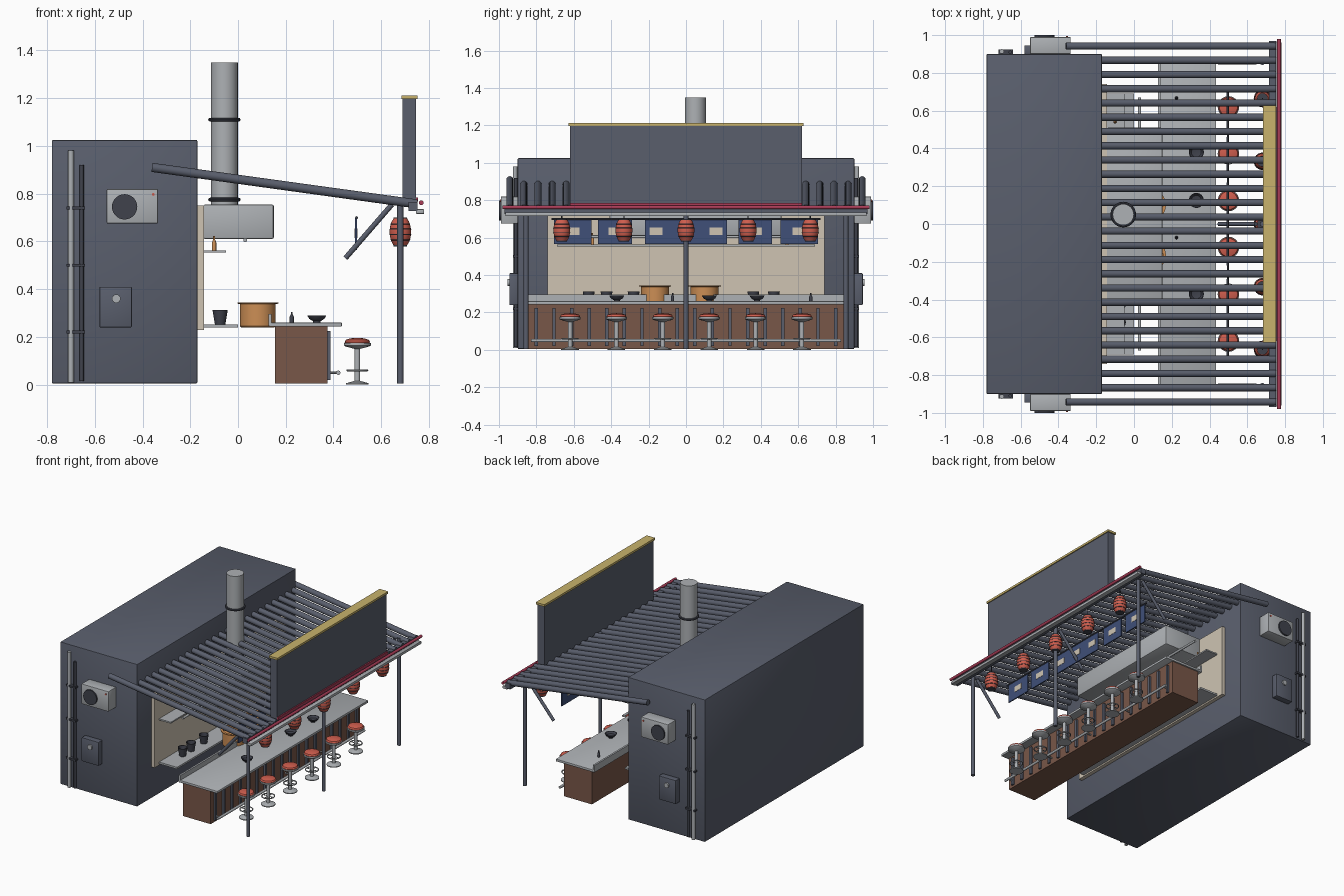
import bpy, bmesh, math
from mathutils import Vector, Matrix

if "Cube" in bpy.data.objects:
    bpy.data.objects.remove(bpy.data.objects["Cube"])


def material(name, *rgb):
    m = bpy.data.materials.new(name)
    m.use_nodes = True
    m.diffuse_color = (*rgb, 1)
    m.node_tree.nodes["Principled BSDF"].inputs["Base Color"].default_value = (*rgb, 1)
    return m


slate = material("slate", .10, .112, .15)
dark = material("charcoal", .05, .054, .072)
grey = material("light grey", .42, .44, .46)
cream = material("cream", .62, .55, .45)
brown = material("brown wood", .19, .095, .065)
red = material("lantern red", .62, .11, .075)
crimson = material("crimson", .40, .045, .095)
yellow = material("mustard", .58, .45, .15)
blue = material("banner blue", .05, .08, .19)
copper = material("copper", .60, .27, .09)
made = []


def finish(name, bm, mat):
    bmesh.ops.recalc_face_normals(bm, faces=bm.faces)
    me = bpy.data.meshes.new(name)
    bm.to_mesh(me)
    bm.free()
    me.materials.append(mat)
    ob = bpy.data.objects.new(name, me)
    bpy.context.collection.objects.link(ob)
    made.append(ob)
    return ob


def box(name, mat, x, y, z, bevel=0):
    """Box from (low, high) pairs on each axis."""
    bm = bmesh.new()
    size = [b - a for a, b in (x, y, z)]
    mid = [(a + b) / 2 for a, b in (x, y, z)]
    bmesh.ops.create_cube(bm, size=1, matrix=Matrix.Translation(mid) @ Matrix.Diagonal((*size, 1)))
    if bevel:
        bmesh.ops.bevel(bm, geom=bm.edges[:], offset=bevel, segments=2, profile=.5, affect='EDGES')
    return finish(name, bm, mat)


def tube(name, mat, a, b, r, sides=16):
    a, b = Vector(a), Vector(b)
    turn = (b - a).to_track_quat('Z', 'Y').to_matrix().to_4x4()
    bm = bmesh.new()
    bmesh.ops.create_cone(bm, cap_ends=True, segments=sides, radius1=r, radius2=r,
                          depth=(b - a).length, matrix=Matrix.Translation((a + b) / 2) @ turn)
    return finish(name, bm, mat)


def lathe(name, mat, at, profile, sides=24):
    """Spin (radius, height) points round a vertical axis."""
    bm = bmesh.new()
    vs = [bm.verts.new((r, 0, z)) for r, z in profile]
    es = [bm.edges.new(p) for p in zip(vs, vs[1:])]
    bmesh.ops.spin(bm, geom=vs + es, cent=(0, 0, 0), axis=(0, 0, 1),
                   angle=math.tau, steps=sides, use_duplicate=False)
    bmesh.ops.remove_doubles(bm, verts=bm.verts, dist=1e-5)
    bmesh.ops.translate(bm, verts=bm.verts, vec=at)
    return finish(name, bm, mat)


def ring(name, mat, at, R, r):
    pts = [(R + r * math.cos(i * math.tau / 8), r * math.sin(i * math.tau / 8)) for i in range(9)]
    return lathe(name, mat, at, pts)


# Main building and serving wall
box("building", slate, (-.78, -.17), (-.9, .9), (.005, 1.025), .005)
box("serving_wall", cream, (-.175, -.143), (-.74, .74), (.23, .75))
box("upper_shelf", grey, (-.145, -.05), (-.69, .69), (.553, .563))
box("lower_shelf", grey, (-.145, .0), (-.69, .69), (.24, .253))

# Service fittings on both end walls
for s, side in ((-1, "right"), (1, "left")):
    def span(a, b):
        return tuple(sorted((s * a, s * b)))
    box(side + "_air_unit", grey, (-.55, -.335), span(.9, .99), (.675, .82), .005)
    tube(side + "_air_fan", dark, (-.475, s * .98, .745), (-.475, s, .745), .053, 28)
    tube(side + "_air_lamp", red, (-.355, s * .985, .797), (-.355, s * .995, .797), .006)
    box(side + "_meter_box", slate, (-.58, -.445), span(.9, .945), (.24, .41), .004)
    tube(side + "_meter_knob", grey, (-.51, s * .94, .36), (-.51, s * .955, .36), .018)
    tube(side + "_drain_pipe", grey, (-.7, s * .914, .01), (-.7, s * .914, .98), .012)
    tube(side + "_cable_pipe", dark, (-.655, s * .91, .015), (-.655, s * .91, .92), .009)
    for z in (.22, .5, .74):
        box(side + "_pipe_bracket", dark, (-.718, -.64), span(.9, .925), (z - .006, z + .006))

# Extractor hood with chimney
box("hood", grey, (-.145, .15), (-.41, .51), (.61, .755), .008)
tube("chimney", grey, (-.057, .05, .75), (-.057, .05, 1.35), .056, 32)
for z in (.775, 1.11):
    ring("chimney_band", dark, (-.057, .05, z), .06, .008)
tube("utensil_rail", grey, (.03, -.67, .605), (.03, .67, .605), .008)

# Sloping roof of pipes, with eaves
for i in range(26):
    y = -.942 + i * 1.884 / 25
    tube("roof_pipe", slate, (-.36, y, .91), (.75, y, .757), .019)
box("eaves_beam", slate, (.715, .752), (-.97, .97), (.727, .765))
tube("eaves_light", crimson, (.768, -.98, .762), (.768, .98, .762), .010)
box("gutter", grey, (.745, .78), (-.965, .965), (.715, .735), .004)

# Sign board
box("sign_board", slate, (.69, .745), (-.62, .62), (.77, 1.2))
box("sign_cap", yellow, (.684, .752), (-.628, .628), (1.197, 1.212))
box("sign_light", crimson, (.74, .754), (-.62, .62), (.767, .785))

# Posts and braces
for y in (-.855, 0, .855):
    tube("post", slate, (.68, y, .005), (.68, y, .775), .013)
    tube("brace", slate, (.645, y, .755), (.45, y, .53), .011, 12)

# Banners hanging from a rod
tube("banner_rod", dark, (.497, -.72, .7), (.497, .72, .7), .006, 10)
for y, half in ((0, .22), (.37, .09), (-.38, .09), (.605, .1), (-.605, .1)):
    box("banner", blue, (.491, .499), (y - half, y + half), (.565, .7))
    for c in ([y - .16, y, y + .16] if half > .2 else [y]):
        box("banner_label", cream, (.489, .501), (c - .035, c + .035), (.615, .655))

# Lanterns
for i in range(-2, 3):
    at = Vector((.68, i * .332, .64))
    body = [(.0, -.055)]
    for k in range(13):
        t = -.055 + k * .11 / 12
        body.append((.045 * math.sqrt(1 - (t / .072) ** 2), t))
    lathe("lantern", red, at, body + [(0, .055)])
    for t in (-.033, -.011, .011, .033):
        ring("lantern_rib", dark, at + Vector((0, 0, t)), .0445 * math.sqrt(1 - (t / .072) ** 2), .0022)
    for t in (-.056, .056):
        tube("lantern_cap", dark, at + Vector((0, 0, t - .005)), at + Vector((0, 0, t + .005)), .028)
    tube("lantern_cord", dark, at + Vector((0, 0, .05)), at + Vector((0, 0, .12)), .003, 8)

# Counter
box("counter_body", brown, (.155, .375), (-.845, .845), (.005, .245))
box("counter_top", grey, (.128, .435), (-.855, .855), (.243, .26), .003)
box("counter_lip", grey, (.128, .141), (-.855, .855), (.25, .295))
for i in range(18):
    y = -.8 + i * 1.6 / 17
    box("counter_slat", slate, (.374, .388), (y - .009, y + .009), (.02, .225))
tube("foot_rail", grey, (.42, -.83, .05), (.42, .83, .05), .009)
for i in range(5):
    y = -.8 + i * .4
    tube("rail_bracket", grey, (.37, y, .05), (.42, y, .05), .005, 8)

# Stools
for i in range(6):
    at = Vector((.5, -.62 + i * .248, 0))
    lathe("stool_frame", grey, at, [(0, 0), (.047, 0), (.047, .006), (.012, .016), (.012, .15),
                                    (.05, .16), (.057, .165), (.057, .175), (0, .175)])
    lathe("stool_seat", red, at, [(0, .172), (.05, .172), (.053, .178), (.048, .188), (.03, .194), (0, .196)])
    ring("stool_foot_ring", grey, at + Vector((0, 0, .06)), .042, .004)
    for a in (0, math.pi / 2):
        d = Vector((math.cos(a), math.sin(a), 0)) * .042
        up = Vector((0, 0, .06))
        tube("stool_spoke", grey, at + up - d, at + up + d, .003, 8)

# Cooking pots, cups, bowls and bottles
for y in (-.165, .1):
    lathe("cooking_pot", copper, (.083, y, .24),
          [(0, 0), (.07, 0), (.075, .006), (.075, .097), (.086, .1), (.086, .105),
           (.07, .105), (.07, .085), (0, .085)], 32)
for y in (-.52, -.425, -.28, .36, .47):
    lathe("cup", dark, (-.075, y, .253),
          [(0, 0), (.022, 0), (.032, .06), (.028, .06), (.02, .01), (0, .01)])
for y in (-.37, .125, .38):
    lathe("bowl", dark, (.33, y, .26),
          [(0, 0), (.016, 0), (.016, .006), (.032, .016), (.04, .03), (.036, .03), (.026, .016), (0, .01)])
bottle = [(0, 0), (.009, 0), (.009, .024), (.004, .034), (.004, .045), (0, .045)]
for y in (-.072, .667):
    lathe("sauce_bottle", dark, (.225, y, .26), bottle, 16)
for y in (-.5, .54):
    lathe("shelf_bottle", copper, (-.1, y, .563), [(r, z * 1.35) for r, z in bottle], 16)

# Smooth round parts, keep edges sharp
bpy.ops.object.select_all(action='DESELECT')
for ob in made:
    ob.select_set(True)
bpy.context.view_layer.objects.active = made[0]
bpy.ops.object.shade_smooth_by_angle(angle=math.radians(35))
